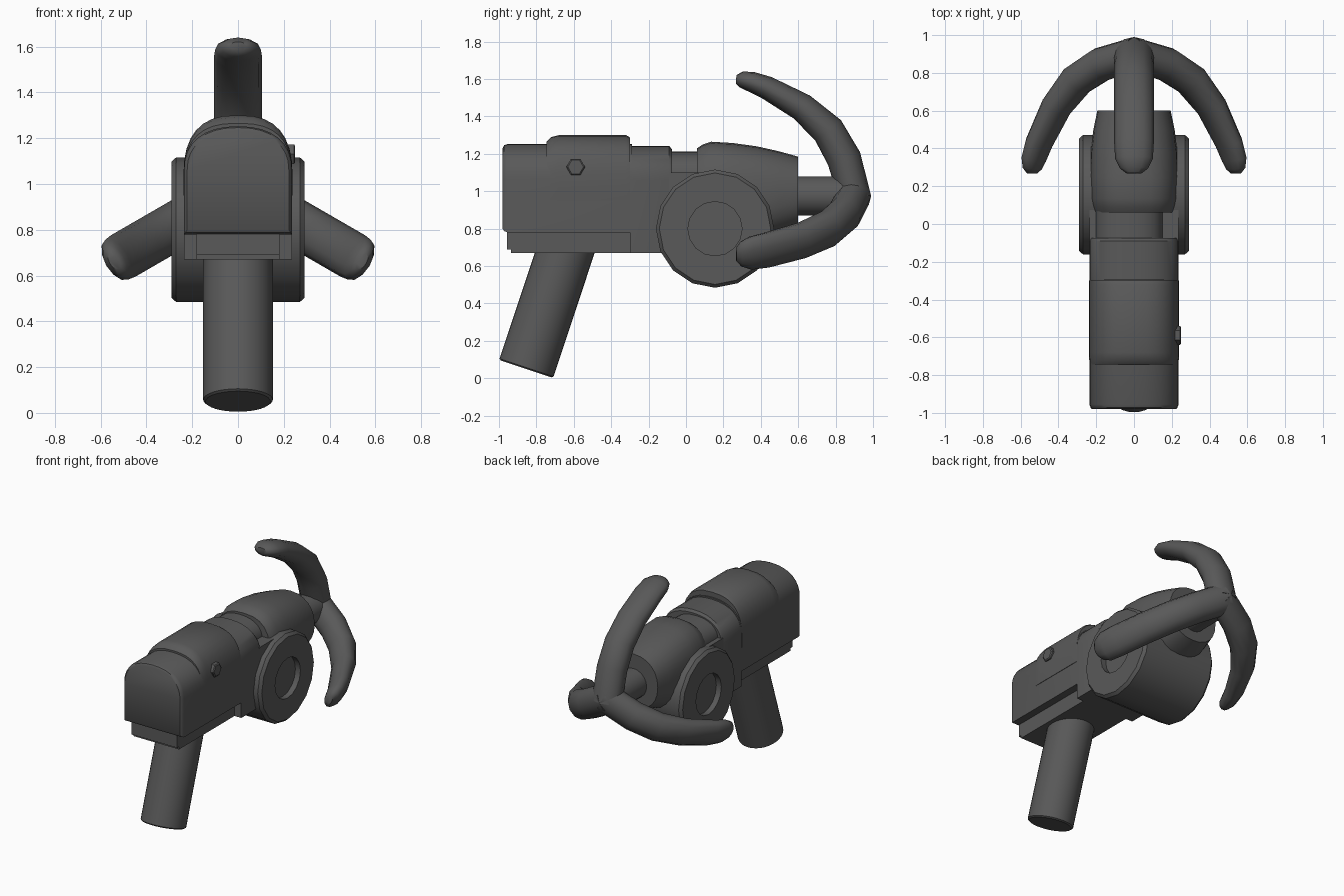
import bpy, bmesh, math
from mathutils import Vector

if "Cube" in bpy.data.objects:
    bpy.data.objects.remove(bpy.data.objects["Cube"])

gray = bpy.data.materials.new("dark_gray")
gray.diffuse_color = (0.1, 0.1, 0.1, 1)
gray.use_nodes = True
gray.node_tree.nodes["Principled BSDF"].inputs["Base Color"].default_value = gray.diffuse_color


def skin(name, rings, angle=35):
    """Bridge equal-length rings of points, cap both ends, smooth by angle."""
    bm = bmesh.new()
    loops = [[bm.verts.new(p) for p in ring] for ring in rings]
    n = len(loops[0])
    for a, b in zip(loops, loops[1:]):
        for i in range(n):
            bm.faces.new((a[i], a[(i + 1) % n], b[(i + 1) % n], b[i]))
    bm.faces.new(loops[0])
    bm.faces.new(loops[-1])
    bmesh.ops.recalc_face_normals(bm, faces=bm.faces)
    me = bpy.data.meshes.new(name)
    bm.to_mesh(me)
    bm.free()
    me.materials.append(gray)
    ob = bpy.data.objects.new(name, me)
    bpy.context.collection.objects.link(ob)
    bpy.ops.object.select_all(action='DESELECT')
    ob.select_set(True)
    bpy.context.view_layer.objects.active = ob
    bpy.ops.object.shade_smooth_by_angle(angle=math.radians(angle))
    return ob


def sup(v, e):
    return math.copysign(abs(v) ** (2 / e), v)


def arch(y, hw, zb, zs, zt, e=2.3, n=16, cx=0):
    """Straight-sided section with a rounded top."""
    pts = [(cx + hw, y, zb)]
    for i in range(n + 1):
        a = math.pi * i / n
        pts.append((cx + hw * sup(math.cos(a), e), y, zs + (zt - zs) * sup(math.sin(a), e)))
    return pts + [(cx - hw, y, zb)]


def oval(y, hw, zb, zt, e=2.4, n=24):
    c, h = (zb + zt) / 2, (zt - zb) / 2
    return [(hw * sup(math.cos(2 * math.pi * i / n), e), y,
             c + h * sup(math.sin(2 * math.pi * i / n), e)) for i in range(n)]


def lathe(name, start, axis, profile, n, angle=35):
    """Rings of (distance, radius) around an axis."""
    start, axis = Vector(start), Vector(axis).normalized()
    u = axis.cross(Vector((0, 0, 1))).normalized()
    v = axis.cross(u)
    return skin(name, [[start + axis * d + (u * math.cos(2 * math.pi * i / n)
                        + v * math.sin(2 * math.pi * i / n)) * r for i in range(n)]
                       for d, r in profile], angle)


def box(name, x0, x1, y0, y1, z0, z1):
    return skin(name, [[(x0, y, z0), (x1, y, z0), (x1, y, z1), (x0, y, z1)] for y in (y0, y1)])


# Main housing: nose, raised cover, rear section and lower rail
skin("front_housing", [arch(-0.98, 0.222, 0.80, 1.06, 1.232),
                       arch(-0.972, 0.23, 0.787, 1.06, 1.246),
                       arch(-0.955, 0.236, 0.78, 1.06, 1.252),
                       arch(-0.29, 0.236, 0.78, 1.06, 1.252)])
skin("raised_cover", [arch(-0.745, 0.233, 0.95, 1.04, 1.265, 2.6),
                      arch(-0.72, 0.237, 0.95, 1.03, 1.29, 2.6),
                      arch(-0.68, 0.239, 0.95, 1.02, 1.30, 2.6),
                      arch(-0.32, 0.239, 0.95, 1.02, 1.30, 2.6),
                      arch(-0.30, 0.238, 0.95, 1.02, 1.288, 2.6)])
skin("middle_housing", [arch(-0.30, 0.236, 0.67, 1.06, 1.242),
                        arch(-0.09, 0.236, 0.67, 1.06, 1.242),
                        arch(-0.075, 0.23, 0.67, 1.06, 1.225)])
box("middle_floor", -0.236, 0.236, -0.09, 0.12, 0.67, 1.10)
skin("neck", [arch(y, 0.178, 0.9, 1.08, 1.212, cx=-0.026) for y in (-0.1, 0.12)])
box("lower_rail", -0.182, 0.182, -0.935, -0.28, 0.67, 0.79)
box("rail_nose", -0.182, 0.182, -0.957, -0.93, 0.69, 0.79)

# Side button on the right
lathe("side_button", (0.2, -0.59, 1.13), (1, 0, 0), [(0, 0.05), (0.044, 0.05), (0.05, 0.042)], 6)

# Rear shell and rod
skin("rear_shell", [oval(0.06, 0.215, 0.72, 1.23, 2.7), oval(0.09, 0.225, 0.71, 1.25, 2.7),
                    oval(0.135, 0.235, 0.70, 1.265, 2.7), oval(0.25, 0.236, 0.71, 1.258, 2.7),
                    oval(0.38, 0.23, 0.73, 1.24, 2.6), oval(0.50, 0.215, 0.765, 1.213, 2.4),
                    oval(0.60, 0.194, 0.80, 1.185, 2.2)])
lathe("rear_rod", (0, 0.5, 0.975), (0, 1, 0), [(0, 0.105), (0.40, 0.105)], 20)

# Side drum with recessed hubs
half = [(0.25, 0.145), (0.29, 0.145), (0.29, 0.298), (0.27, 0.316)]
lathe("side_drum", (0, 0.155, 0.80), (1, 0, 0),
      [(-d, r) for d, r in half] + [(d, r) for d, r in reversed(half)], 16, 30)

# Slanted grip
lathe("grip", (0, -0.855, 0.05), (0, 0.316, 0.949),
      [(0, 0.142), (0.008, 0.152), (0.78, 0.152)], 32)

# Three curved prongs: (y, distance from axis, radial half, side half)
path = [(0.90, 0.0, 0.09, 0.105), (0.845, 0.20, 0.092, 0.105), (0.76, 0.35, 0.088, 0.105),
        (0.62, 0.475, 0.075, 0.105), (0.43, 0.58, 0.062, 0.105), (0.345, 0.612, 0.054, 0.10),
        (0.295, 0.622, 0.043, 0.075), (0.268, 0.624, 0.022, 0.04)]
for k in range(3):
    a = 2 * math.pi * k / 3
    rings = []
    for i, (y, r, hr, hx) in enumerate(path):
        p, q = path[max(i - 1, 0)], path[min(i + 1, len(path) - 1)]
        t = Vector((q[0] - p[0], q[1] - p[1])).normalized()
        if i == 0:
            t = Vector((0, 1))
        ring = []
        for j in range(12):
            b = 2 * math.pi * j / 12
            x, yy = hx * math.sin(b), y + t.y * hr * math.cos(b)
            rr = r - t.x * hr * math.cos(b)
            ring.append((x * math.cos(a) + rr * math.sin(a), yy,
                         0.975 - x * math.sin(a) + rr * math.cos(a)))
        rings.append(ring)
    skin("prong_%d" % (k + 1), rings, 50)
